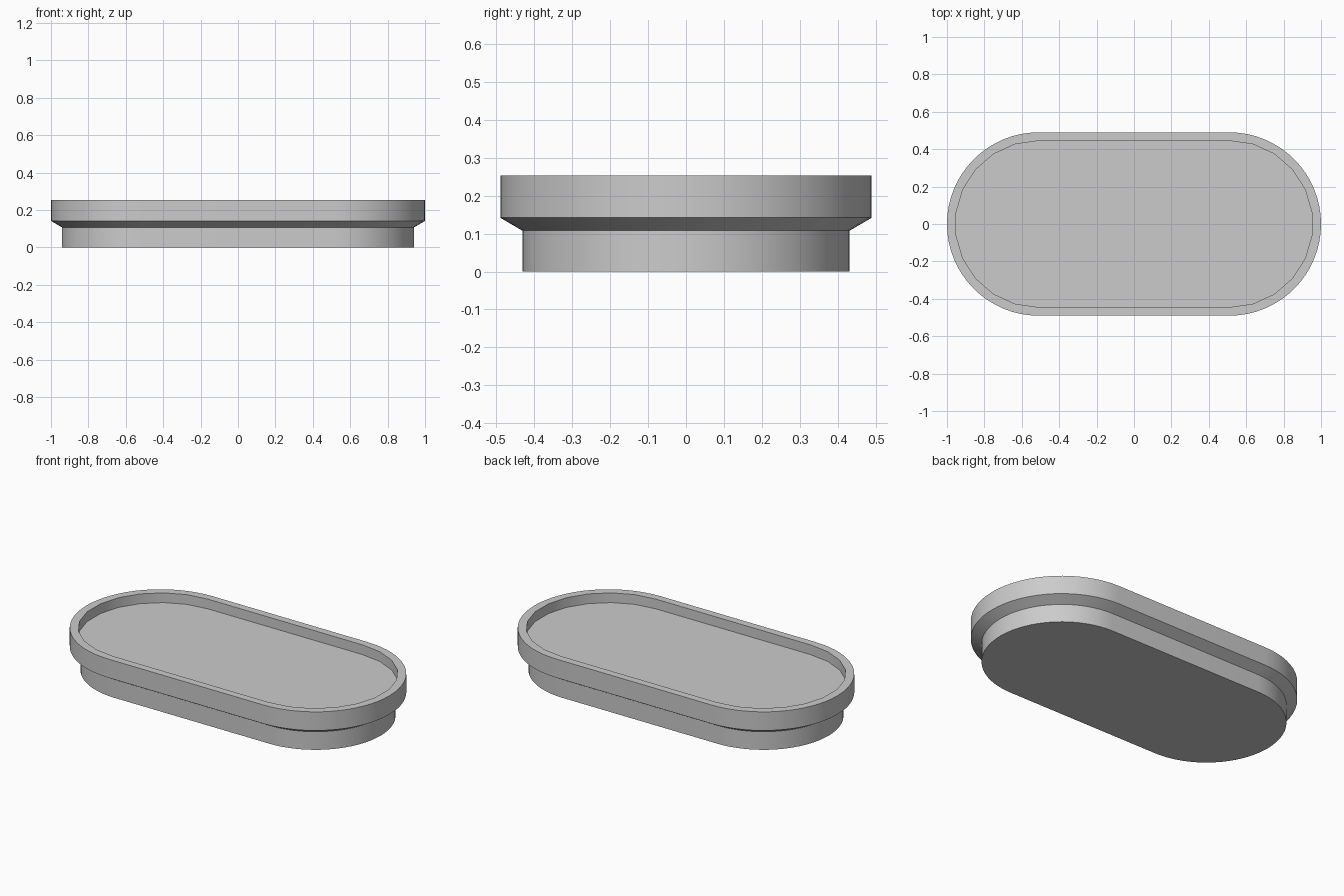
import bpy, bmesh, math

if "Cube" in bpy.data.objects:
    bpy.data.objects.remove(bpy.data.objects["Cube"])

STRAIGHT = 0.51  # half length of the straight sides


def stadium(bm, radius, z, segments):
    """Ring of vertices: two half circles joined by straight sides."""
    ring = []
    for side, start in ((1, -math.pi / 2), (-1, math.pi / 2)):
        for i in range(segments + 1):
            a = start + math.pi * i / segments
            ring.append(bm.verts.new((side * STRAIGHT + radius * math.cos(a),
                                      radius * math.sin(a), z)))
    return ring


def loft(bm, low, high):
    n = len(low)
    for i in range(n):
        j = (i + 1) % n
        bm.faces.new((low[i], low[j], high[j], high[i]))


def ring_edges(bm, ring):
    return [bm.edges.get((ring[i - 1], ring[i])) for i in range(len(ring))]


bm = bmesh.new()

# Foot, sloped underside and outer wall
outer = [stadium(bm, r, z, 32) for r, z in
         ((0.432, 0.0), (0.432, 0.108), (0.49, 0.142), (0.49, 0.253))]
for low, high in zip(outer, outer[1:]):
    loft(bm, low, high)
bm.faces.new(outer[0][::-1])

# Recessed floor and inner wall
rim = stadium(bm, 0.445, 0.253, 11)
floor = stadium(bm, 0.445, 0.195, 11)
loft(bm, rim, floor)
bm.faces.new(floor)

# Flat rim between the two walls
bmesh.ops.triangle_fill(bm, use_beauty=True, normal=(0, 0, 1),
                        edges=ring_edges(bm, outer[-1]) + ring_edges(bm, rim))
bmesh.ops.recalc_face_normals(bm, faces=bm.faces)

mesh = bpy.data.meshes.new("oval_tray")
bm.to_mesh(mesh)
bm.free()
tray = bpy.data.objects.new("oval_tray", mesh)
bpy.context.collection.objects.link(tray)

grey = bpy.data.materials.new("light_grey")
grey.diffuse_color = (0.6, 0.6, 0.6, 1)
grey.use_nodes = True
grey.node_tree.nodes["Principled BSDF"].inputs["Base Color"].default_value = grey.diffuse_color
mesh.materials.append(grey)

bpy.context.view_layer.objects.active = tray
tray.select_set(True)
bpy.ops.object.shade_smooth_by_angle(angle=math.radians(25))
